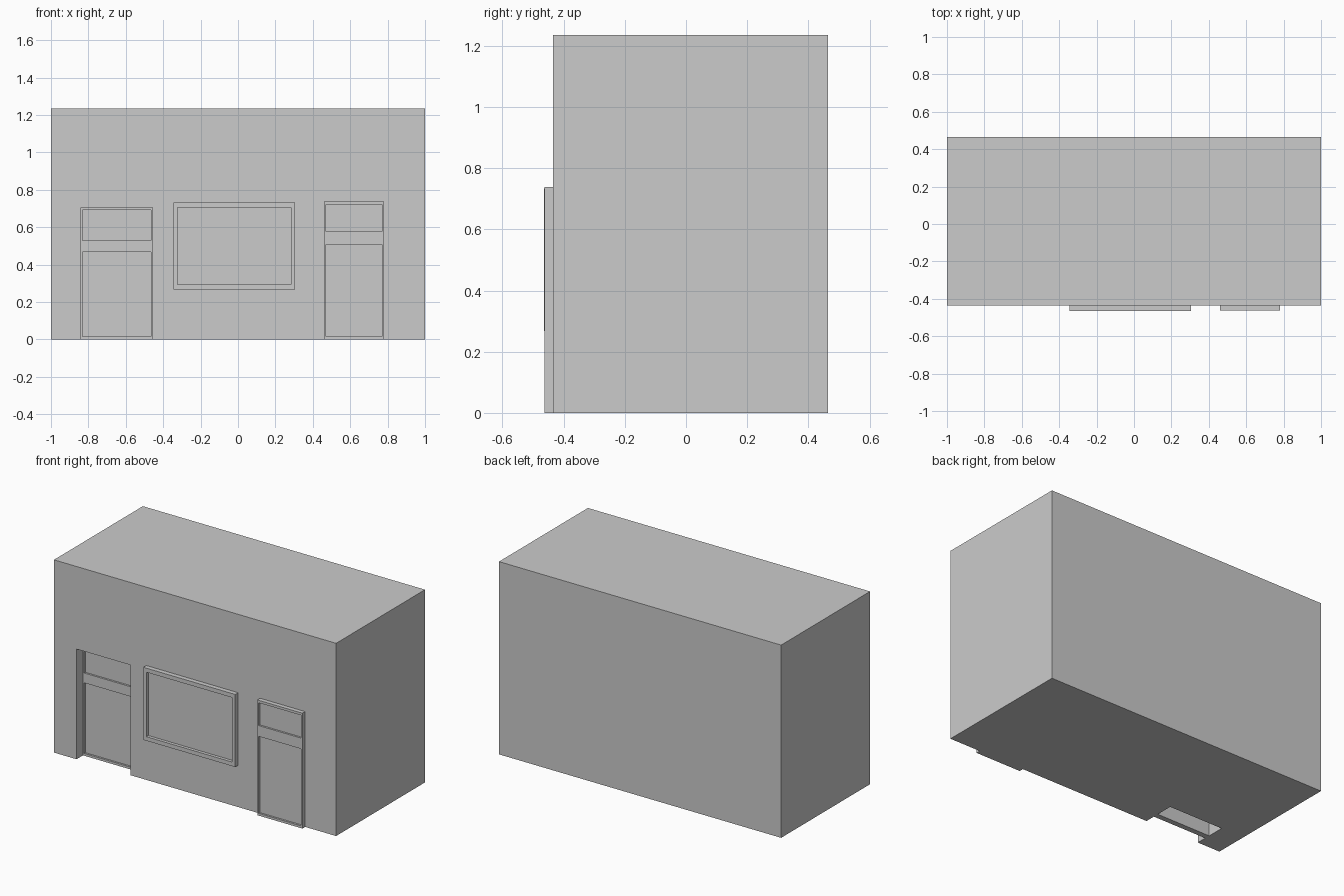
import bpy

if "Cube" in bpy.data.objects:
    bpy.data.objects.remove(bpy.data.objects["Cube"])

WALL = -0.435   # front wall plane


def box(name, x, y, z):
    """Box from (min, max) ranges on each axis."""
    bpy.ops.mesh.primitive_cube_add(size=1)
    ob = bpy.context.object
    ob.name = name
    for v in ob.data.vertices:
        v.co = [r[0] + (c + 0.5) * (r[1] - r[0]) for c, r in zip(v.co, (x, y, z))]
    return ob


def cut(target, cutter):
    """Subtract a box and discard the cutter."""
    mod = target.modifiers.new("cut", 'BOOLEAN')
    mod.operation = 'DIFFERENCE'
    mod.solver = 'EXACT'
    mod.object = cutter
    bpy.context.view_layer.objects.active = target
    bpy.ops.object.modifier_apply(modifier=mod.name)
    bpy.data.objects.remove(cutter, do_unlink=True)


def framed_slab(name, x, y, z, panel_x, panel_zs, depth):
    """Slab whose front has recessed rectangular panels."""
    slab = box(name, x, y, z)
    for pz in panel_zs:
        cut(slab, box("panel_cutter", panel_x, (y[0] - 0.1, y[0] + depth), pz))
    return slab


# Main block with an open-bottomed entrance recess on the left
building = box("building", (-1, 1), (WALL, 0.465), (0, 1.235))
cut(building, box("recess_cutter", (-0.84, -0.458), (WALL - 0.1, -0.225), (-0.1, 0.706)))

# Left door, set back inside the recess
framed_slab("recessed_door", (-0.84, -0.458), (-0.37, -0.335), (0, 0.706),
            (-0.832, -0.464), [(0.015, 0.467), (0.53, 0.692)], 0.012)

# Right door, standing proud of the wall
framed_slab("front_door", (0.461, 0.781), (-0.463, -0.428), (0, 0.739),
            (0.471, 0.771), [(0.015, 0.508), (0.577, 0.723)], 0.012)

# Shop window with a raised surround
framed_slab("window", (-0.346, 0.306), (-0.465, -0.43), (0.268, 0.733),
            (-0.324, 0.284), [(0.294, 0.707)], 0.02)
